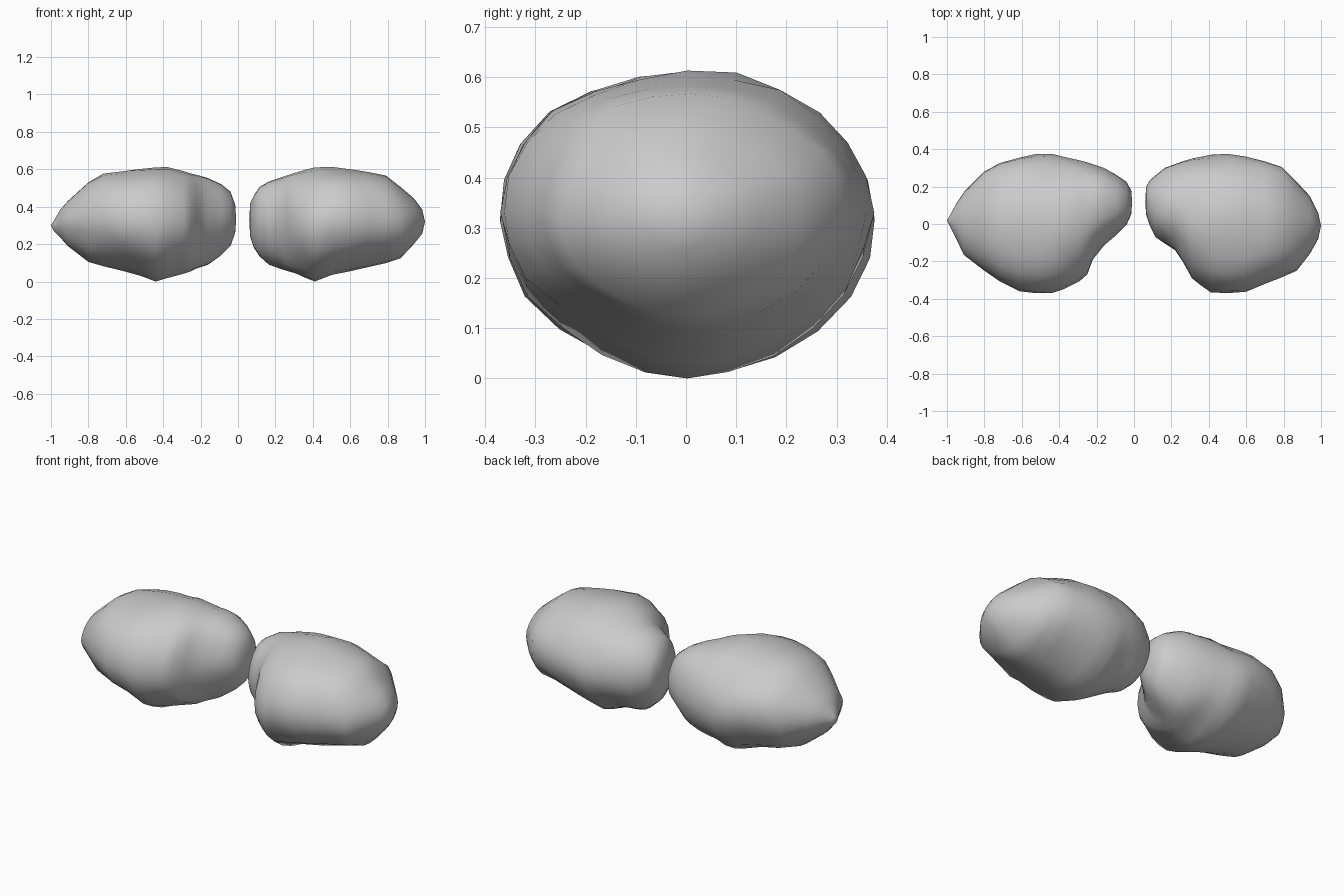
import bpy, bmesh, math
from mathutils import Vector, noise

# Cross-sections along x: (x, y_front, y_back, z_bottom, z_top)
LEFT = [(-0.985, -0.01, 0.045, .27, .325), (-0.95, -0.08, 0.11, .235, .385),
        (-0.91, -0.165, 0.17, .19, .43), (-0.80, -0.25, 0.28, .105, .53),
        (-0.72, -0.305, 0.325, .082, .577), (-0.61, -0.36, 0.355, .055, .59),
        (-0.52, -0.37, 0.375, .03, .602), (-0.44, -0.37, 0.375, 0, .61),
        (-0.38, -0.35, 0.36, .018, .612), (-0.29, -0.305, 0.34, .042, .59),
        (-0.25, -0.27, 0.33, .055, .577), (-0.22, -0.19, 0.32, .07, .57),
        (-0.16, -0.115, 0.30, .09, .553), (-0.09, -0.055, 0.26, .14, .52),
        (-0.04, -0.005, 0.225, .19, .48), (-0.015, 0.05, 0.18, .26, .41)]
RIGHT = [(0.065, 0.05, 0.20, .24, .42), (0.085, -0.01, 0.235, .18, .46),
         (0.115, -0.07, 0.26, .135, .505), (0.165, -0.105, 0.30, .09, .535),
         (0.22, -0.14, 0.32, .07, .553), (0.26, -0.20, 0.335, .057, .567),
         (0.31, -0.29, 0.35, .043, .583), (0.36, -0.33, 0.36, .02, .597),
         (0.41, -0.365, 0.37, 0, .61), (0.50, -0.37, 0.375, .035, .613),
         (0.60, -0.362, 0.36, .055, .60), (0.70, -0.32, 0.335, .078, .585),
         (0.79, -0.285, 0.305, .098, .567), (0.87, -0.25, 0.225, .125, .505),
         (0.94, -0.16, 0.15, .20, .445), (0.985, -0.08, 0.06, .255, .385)]


def stone(name, sections, ends, seed):
    """Loft rounded sections into a lumpy stone."""
    n = 24
    bm = bmesh.new()
    rings = []
    for x, y0, y1, z0, z1 in sections:
        ring = []
        for i in range(n):
            a = 2 * math.pi * i / n
            c, s = math.cos(a), math.sin(a)
            zm = z0 + (z1 - z0) * 0.51
            # slightly pointed underside, fuller top
            e = 1.0 if s >= 0 else 1.1
            y = (y0 + y1) / 2 + (y1 - y0) / 2 * math.copysign(abs(c) ** e, c)
            z = zm + ((z1 - zm) if s >= 0 else (zm - z0)) * math.copysign(abs(s) ** e, s)
            # small surface lumps, fading at the outline extremes
            k = 1 + 0.09 * noise.noise(Vector((x * 5 + seed, y * 5, z * 5))) * abs(math.sin(2 * a))
            yc = (y0 + y1) / 2
            ring.append(bm.verts.new((x, yc + (y - yc) * k, zm + (z - zm) * k)))
        rings.append(ring)
    for a, b in zip(rings, rings[1:]):
        for i in range(n):
            j = (i + 1) % n
            bm.faces.new((a[i], a[j], b[j], b[i]))
    # close both ends to a tip
    for ring, tip in ((rings[0], ends[0]), (rings[-1], ends[1])):
        v = bm.verts.new(tip)
        for i in range(n):
            bm.faces.new((ring[i], ring[(i + 1) % n], v))
    bmesh.ops.recalc_face_normals(bm, faces=bm.faces)
    for f in bm.faces:
        f.smooth = True
    me = bpy.data.meshes.new(name)
    bm.to_mesh(me)
    bm.free()
    ob = bpy.data.objects.new(name, me)
    bpy.context.collection.objects.link(ob)
    return ob


stone("left_stone", LEFT, ((-1, 0.02, 0.3), (-0.01, 0.12, 0.33)), 3.1)
stone("right_stone", RIGHT, ((0.06, 0.12, 0.33), (1, -0.01, 0.32)), 8.4)
